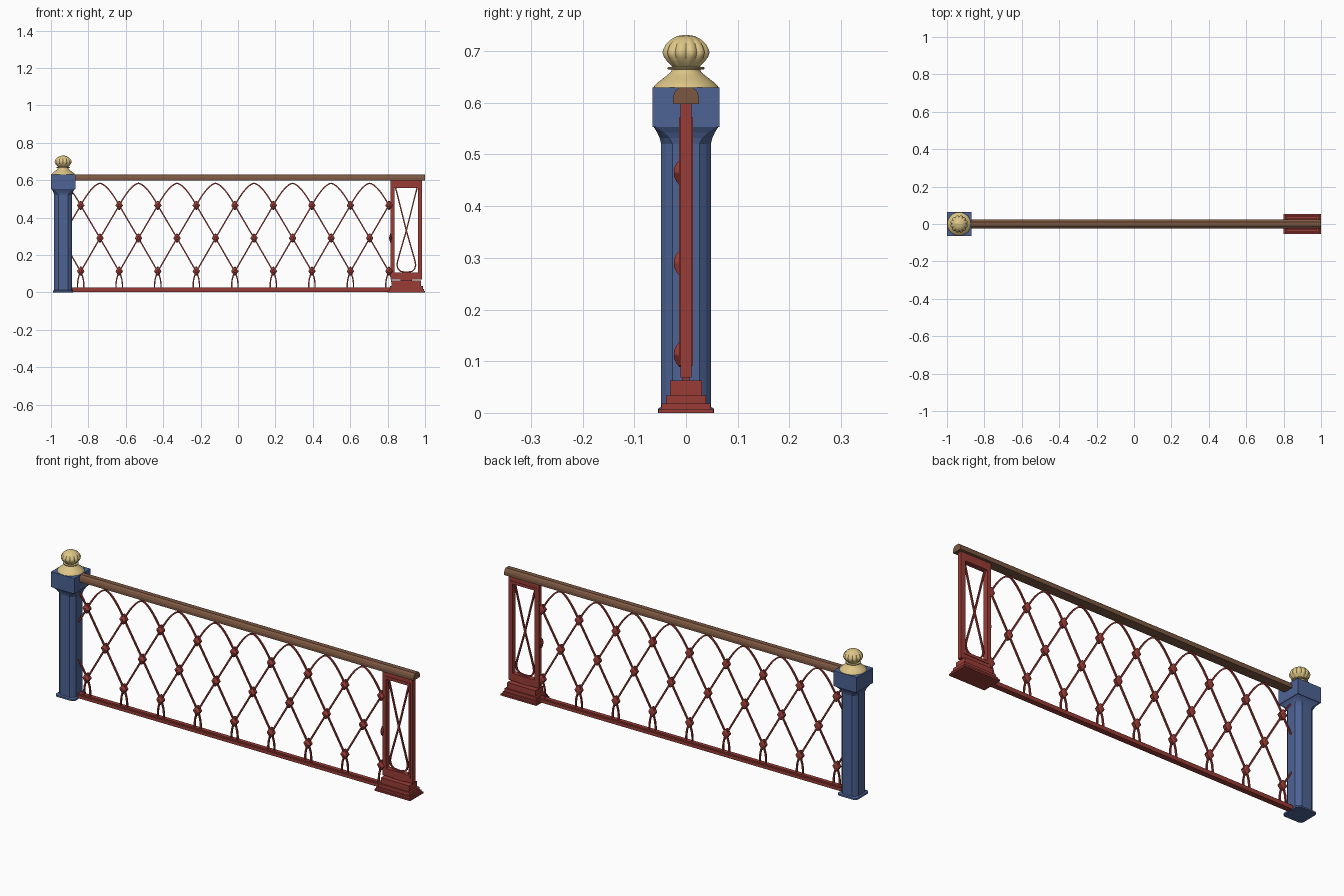
import bpy, bmesh, math
from mathutils import Vector

if "Cube" in bpy.data.objects:
    bpy.data.objects.remove(bpy.data.objects["Cube"])


def mat(name, rgb):
    m = bpy.data.materials.new(name)
    m.diffuse_color = (*rgb, 1)
    m.use_nodes = True
    m.node_tree.nodes["Principled BSDF"].inputs["Base Color"].default_value = m.diffuse_color
    return m


RED = mat("red_iron", (0.32, 0.046, 0.038))
BLUE = mat("blue_paint", (0.075, 0.125, 0.30))
GOLD = mat("pale_gold", (0.72, 0.56, 0.24))
BROWN = mat("brown_wood", (0.20, 0.097, 0.055))


def finish(name, bm, material, smooth=None):
    bmesh.ops.recalc_face_normals(bm, faces=bm.faces[:])
    me = bpy.data.meshes.new(name)
    bm.to_mesh(me)
    bm.free()
    ob = bpy.data.objects.new(name, me)
    bpy.context.collection.objects.link(ob)
    me.materials.append(material)
    if smooth:
        bpy.ops.object.select_all(action='DESELECT')
        ob.select_set(True)
        bpy.context.view_layer.objects.active = ob
        bpy.ops.object.shade_smooth_by_angle(angle=math.radians(smooth))
    return ob


def loft(bm, rings):
    """Bridge closed rings of points and cap both ends."""
    vs = [[bm.verts.new(p) for p in r] for r in rings]
    n = len(vs[0])
    for a, b in zip(vs, vs[1:]):
        for i in range(n):
            j = (i + 1) % n
            bm.faces.new((a[i], a[j], b[j], b[i]))
    bm.faces.new(vs[0][::-1])
    bm.faces.new(vs[-1])


def box(bm, x0, x1, y0, y1, z0, z1):
    loft(bm, [[(x0, y0, z), (x1, y0, z), (x1, y1, z), (x0, y1, z)] for z in (z0, z1)])


def bar(bm, pts, w=0.0035, y0=-0.007, y1=0.001):
    """Flat iron bar following an x/z path."""
    pts = [Vector(p) for p in pts]
    rings = []
    for i, p in enumerate(pts):
        t = (pts[min(i + 1, len(pts) - 1)] - pts[max(i - 1, 0)]).normalized()
        n = Vector((-t.y, t.x)) * w
        a, b = p + n, p - n
        rings.append([(a.x, y0, a.y), (b.x, y0, b.y), (b.x, y1, b.y), (a.x, y1, a.y)])
    loft(bm, rings)


# Newel post: shaft with eased corners, foot and flare
PX = -0.935


def section(z, h, f):
    m = (h + f) / 2 + .0015
    pts = []
    for c, s in ((1, 0), (0, 1), (-1, 0), (0, -1)):
        pts += [(PX + x * c - y * s, x * s + y * c, z) for x, y in ((h, -f), (h, f), (m, m))]
    return pts


bm = bmesh.new()
loft(bm, [section(*s) for s in [(0, .054, .042), (.008, .054, .042), (.012, .048, .026),
                                (.52, .048, .026), (.532, .051, .032), (.543, .056, .043),
                                (.554, .063, .06)]])
finish("post_shaft", bm, BLUE)
bm = bmesh.new()
box(bm, -1, -0.87, -.065, .065, .553, .63)
finish("post_cap", bm, BLUE)


# Finial: round bell base, ring, and fluted bulb
def lathe(name, prof, lobes=0, angle=40):
    bm = bmesh.new()
    n = 60
    rings = []
    for r, z, depth in prof:
        ring = []
        for i in range(n):
            a = 2 * math.pi * i / n
            k = r * (1 - depth * (1 - abs(math.sin(a * lobes / 2))))
            ring.append((PX + k * math.cos(a), k * math.sin(a), z))
        rings.append(ring)
    loft(bm, rings)
    finish(name, bm, GOLD, angle)


lathe("finial_base", [(.063, .629, 0), (.061, .633, 0), (.054, .640, 0), (.046, .646, 0),
                      (.037, .653, 0), (.031, .658, 0), (.028, .662, 0), (.028, .664, 0),
                      (.035, .665, 0), (.036, .667, 0), (.035, .669, 0), (.026, .670, 0),
                      (.024, .674, 0)])
lathe("finial_bulb", [(.025, .669, 0), (.031, .674, .05), (.038, .681, .09), (.044, .689, .11),
                      (.047, .697, .11), (.045, .704, .11), (.040, .713, .10), (.031, .722, .08),
                      (.018, .729, .04), (.004, .7315, 0)], lobes=12, angle=35)

# Handrail with faceted rounded top
half = [(.025, .598), (.025, .612), (.021, .623), (.012, .63)]
prof = half + [(-y, z) for y, z in reversed(half)]
bm = bmesh.new()
loft(bm, [[(x, y, z) for y, z in prof] for x in (-.872, 1.0)])
finish("handrail", bm, BROWN)

# Bottom rail
bm = bmesh.new()
box(bm, -.89, .82, -.014, .014, .002, .018)
box(bm, -.89, .82, -.010, .010, .018, .025)
finish("bottom_rail", bm, RED)

# Lattice of interlocking pointed arches
STEP, X0 = .206, -.738
side = []
for i in range(13):
    t = i / 12
    side.append((t * .103, .583 - .118 * t ** 1.6))
side += [(.206, .29), (.305, .118), (.316, .095), (.323, .07), (.326, .045), (.326, .015)]
bm = bmesh.new()
for k in range(-2, 10):
    c = X0 + k * STEP
    bar(bm, [(c - x, z) for x, z in side[:0:-1]] + [(c + x, z) for x, z in side])
for x, sgn in ((-.90, -1), (.82, 1)):
    bmesh.ops.bisect_plane(bm, geom=bm.verts[:] + bm.edges[:] + bm.faces[:],
                           plane_co=(x, 0, 0), plane_no=(sgn, 0, 0), clear_outer=True)
finish("lattice_bars", bm, RED)


# Diamond bosses where the bars cross
def boss(bm, cx, cz, sx=1):
    rings = []
    for y, s in ((.008, .5), (.004, 1), (-.013, 1), (-.018, .75), (-.023, .35)):
        rings.append([(cx + s * sx * x, y, cz + s * z) for x, z in
                      ((.019, -.002), (.019, .002), (.003, .024), (-.003, .024),
                       (-.019, .002), (-.019, -.002), (-.003, -.024), (.003, -.024))])
    loft(bm, rings)


bm = bmesh.new()
for k in range(9):
    for z in (.465, .113):
        boss(bm, X0 - .103 + k * STEP, z)
    if k < 8:
        boss(bm, X0 + k * STEP, .29)
boss(bm, .815, .29, .4)
finish("lattice_bosses", bm, RED)

# End panel: outer frame with raised inner bead
CX = .9


def frame(bm, hw, z0, z1, w, d, wt=None):
    wt = wt or w
    box(bm, CX - hw, CX - hw + w, -d, d, z0, z1)
    box(bm, CX + hw - w, CX + hw, -d, d, z0, z1)
    box(bm, CX - hw + w, CX + hw - w, -d, d, z0, z0 + wt)
    box(bm, CX - hw + w, CX + hw - w, -d, d, z1 - wt, z1)


bm = bmesh.new()
frame(bm, .085, .068, .6, .02, .011, .03)
box(bm, CX - .03, CX + .03, -.007, .007, .06, .069)
finish("panel_frame", bm, RED)
bm = bmesh.new()
frame(bm, .072, .092, .572, .010, .0135, .014)
finish("panel_bead", bm, RED)

# Crossed teardrop scroll inside the end panel
loop = [(-.058, .560), (-.050, .53), (-.040, .49), (0, .33), (.036, .205), (.047, .165),
        (.050, .145), (.044, .125), (.030, .112), (0, .107)]
bm = bmesh.new()
bar(bm, [(CX + x, z) for x, z in loop] + [(CX - x, z) for x, z in loop[-2::-1]],
    .0035, -.004, .004)
finish("panel_scroll", bm, RED)

# Stepped pedestal
bm = bmesh.new()
for hx, hy, z0, z1 in ((.1, .053, 0, .008), (.094, .047, .008, .018),
                       (.088, .039, .018, .034), (.079, .031, .034, .063)):
    box(bm, CX - hx, CX + hx, -hy, hy, z0, z1)
finish("panel_pedestal", bm, RED)
